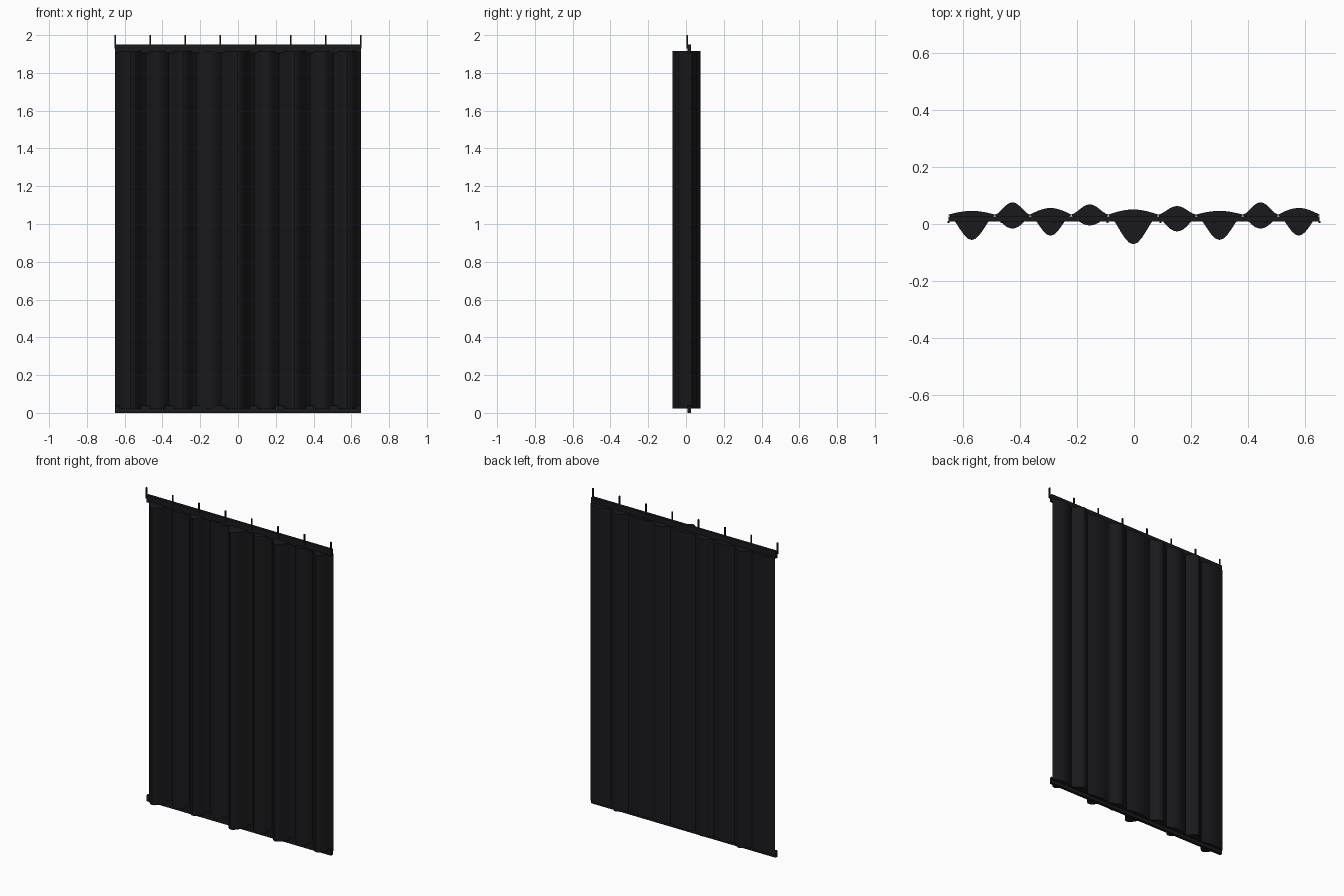
import bpy, bmesh, math

if "Cube" in bpy.data.objects:
    bpy.data.objects.remove(bpy.data.objects["Cube"])

mat = bpy.data.materials.new("black_fabric")
mat.diffuse_color = (0.010, 0.010, 0.012, 1)
mat.use_nodes = True
mat.node_tree.nodes["Principled BSDF"].inputs["Base Color"].default_value = mat.diffuse_color


def finish(name, bm):
    bmesh.ops.recalc_face_normals(bm, faces=bm.faces)
    me = bpy.data.meshes.new(name)
    bm.to_mesh(me)
    bm.free()
    me.materials.append(mat)
    ob = bpy.data.objects.new(name, me)
    bpy.context.collection.objects.link(ob)
    return ob


def box(name, x0, x1, y0, y1, z0, z1):
    bm = bmesh.new()
    bmesh.ops.create_cube(bm, size=1)
    for v in bm.verts:
        v.co = ((x0 + x1) / 2 + v.co.x * (x1 - x0),
                (y0 + y1) / 2 + v.co.y * (y1 - y0),
                (z0 + z1) / 2 + v.co.z * (z1 - z0))
    return finish(name, bm)


# Curtain folds: crease positions, then front and back peak depth of each fold
creases = [-0.65, -0.487, -0.365, -0.22, -0.09, 0.085, 0.217, 0.382, 0.505, 0.65]
peaks = [(-0.055, 0.045), (-0.015, 0.075), (-0.04, 0.055), (-0.004, 0.068),
         (-0.07, 0.05), (-0.025, 0.062), (-0.055, 0.045), (-0.015, 0.075), (-0.04, 0.055)]
CREASE_Y, STEPS = 0.032, 12
front, back = [], []
for i, (f, b) in enumerate(peaks):
    big_front = i % 2 == 0
    for k in range(STEPS + (i == len(peaks) - 1)):
        t = k / STEPS
        x = creases[i] + (creases[i + 1] - creases[i]) * t
        s = max(math.sin(math.pi * t), 0)
        front.append((x, CREASE_Y - 0.001 + (f - CREASE_Y) * s ** (1.6 if big_front else 1.0)))
        back.append((x, CREASE_Y + 0.001 + (b - CREASE_Y) * s ** (1.0 if big_front else 1.6)))

bm = bmesh.new()
cols = []
for (x, yf), (_, yb) in zip(front, back):
    cols.append([bm.verts.new(c) for c in ((x, yf, 0.022), (x, yb, 0.022),
                                           (x, yb, 1.915), (x, yf, 1.915))])
for a, b in zip(cols, cols[1:]):
    for j in range(4):
        k = (j + 1) % 4
        bm.faces.new((a[j], a[k], b[k], b[j]))
bm.faces.new(cols[0])
bm.faces.new(cols[-1])
curtain = finish("curtain_folds", bm)
bpy.context.view_layer.objects.active = curtain
curtain.select_set(True)
bpy.ops.object.shade_smooth_by_angle(angle=math.radians(35))

# Heading tape and bottom hem
box("heading_tape", -0.65, 0.65, 0.008, 0.026, 1.905, 1.95)
box("bottom_hem", -0.65, 0.65, 0.008, 0.026, 0.0, 0.04)

# Hanging hooks
for i in range(8):
    x = -0.65 + 1.3 * i / 7
    box(f"hook_{i + 1}", x - 0.004, x + 0.004, 0.003, 0.010, 1.93, 2.0)
